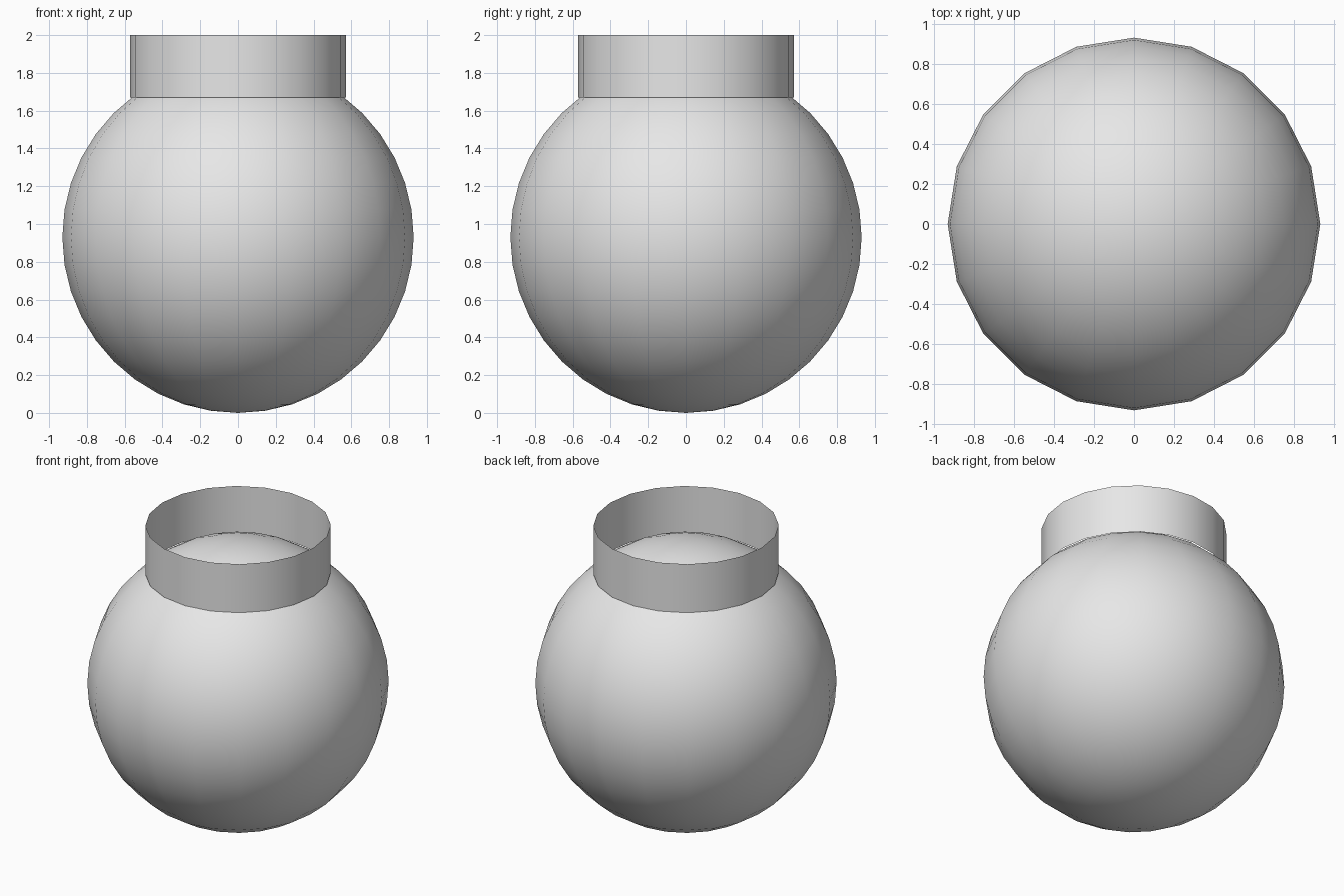
import bpy
import math

cube = bpy.data.objects.get("Cube")
if cube:
    bpy.data.objects.remove(cube, do_unlink=True)

SIDES = 20
RADIUS = 0.93
NECK_RADIUS = 0.572
NECK_BOTTOM, NECK_TOP = 1.67, 2.0

# Single plain grey
grey = bpy.data.materials.new("light_grey")
grey.use_nodes = True
colour = (0.8, 0.8, 0.8, 1)
grey.diffuse_color = colour
grey.node_tree.nodes["Principled BSDF"].inputs["Base Color"].default_value = colour


def finish(name):
    obj = bpy.context.object
    obj.name = name
    obj.data.materials.append(grey)
    bpy.ops.object.shade_smooth_by_angle(angle=math.radians(40))


# Round closed body resting on the ground
bpy.ops.mesh.primitive_uv_sphere_add(
    segments=SIDES, ring_count=SIDES, radius=RADIUS, location=(0, 0, RADIUS))
finish("round_body")

# Open thin-walled neck standing on the body
bpy.ops.mesh.primitive_cylinder_add(
    vertices=SIDES, radius=NECK_RADIUS, depth=NECK_TOP - NECK_BOTTOM,
    end_fill_type='NOTHING', location=(0, 0, (NECK_TOP + NECK_BOTTOM) / 2))
finish("open_neck")
